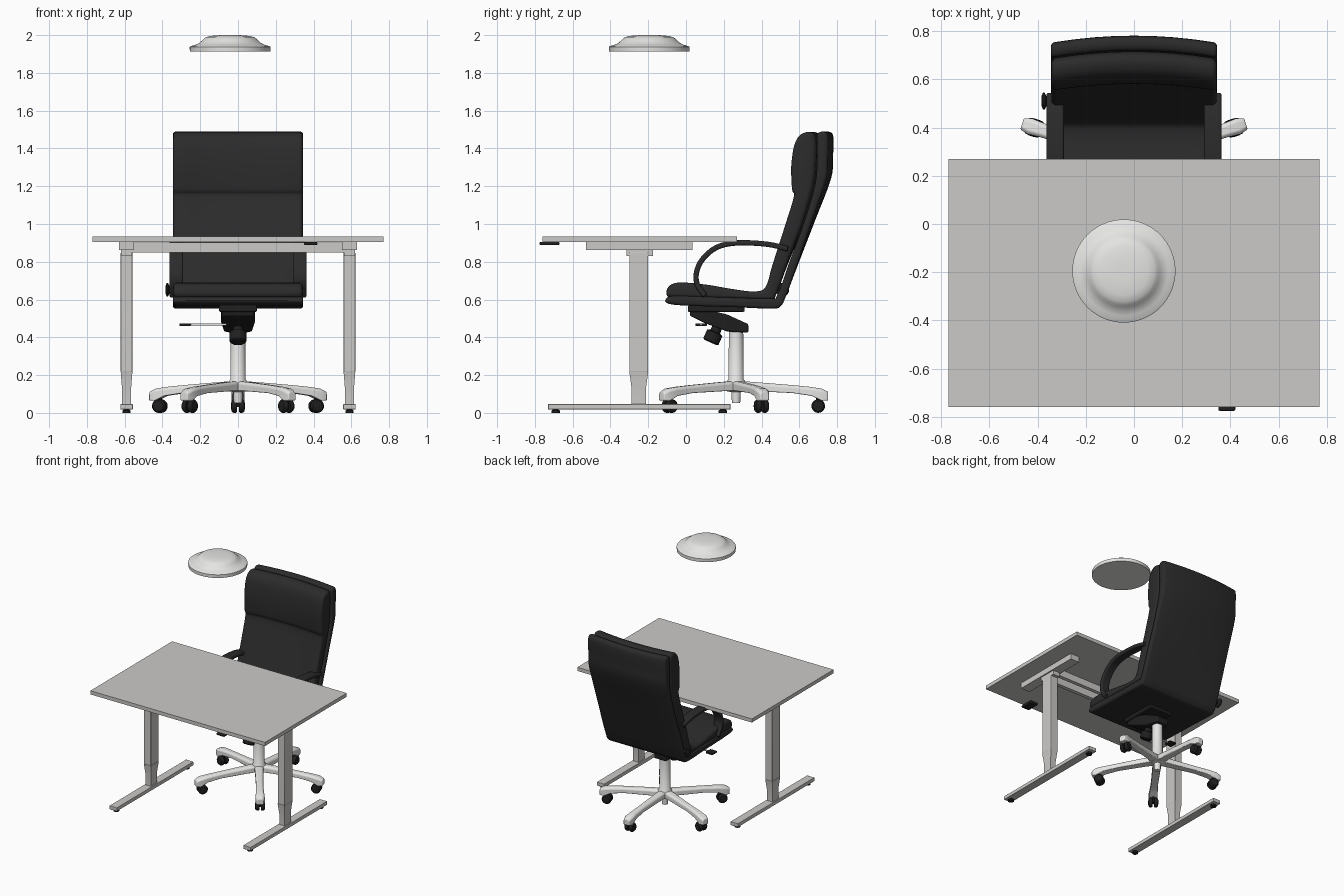
import bpy, bmesh, math
from mathutils import Vector, Matrix

if "Cube" in bpy.data.objects:
    bpy.data.objects.remove(bpy.data.objects["Cube"])


def material(name, c):
    m = bpy.data.materials.new(name)
    m.diffuse_color = (*c, 1)
    m.use_nodes = True
    m.node_tree.nodes["Principled BSDF"].inputs["Base Color"].default_value = m.diffuse_color
    return m


GREY = material("desk grey", (0.60, 0.59, 0.575))
WHITE = material("light metal", (0.78, 0.78, 0.77))
LEATHER = material("black leather", (0.024, 0.024, 0.024))
BLACK = material("black plastic", (0.014, 0.014, 0.014))


def finish(name, bm, mat, bevel=0, smooth=True):
    bmesh.ops.recalc_face_normals(bm, faces=bm.faces)
    me = bpy.data.meshes.new(name)
    bm.to_mesh(me)
    bm.free()
    ob = bpy.data.objects.new(name, me)
    bpy.context.collection.objects.link(ob)
    me.materials.append(mat)
    if bevel:
        b = ob.modifiers.new("bevel", 'BEVEL')
        b.width, b.segments, b.limit_method = bevel, 3, 'ANGLE'
    if smooth:
        bpy.ops.object.select_all(action='DESELECT')
        ob.select_set(True)
        bpy.context.view_layer.objects.active = ob
        bpy.ops.object.shade_smooth_by_angle(angle=math.radians(40))
    return ob


def box(name, lo, hi, mat, bevel=0, tilt=0):
    lo, hi = Vector(lo), Vector(hi)
    bm = bmesh.new()
    bmesh.ops.create_cube(bm, size=1, matrix=Matrix.Translation((lo + hi) / 2)
                          @ Matrix.Rotation(tilt, 4, 'X') @ Matrix.Diagonal((*(hi - lo), 1)))
    return finish(name, bm, mat, bevel, smooth=bevel > 0)


def loft(name, rings, mat, bevel=0):
    bm = bmesh.new()
    vs = [[bm.verts.new(p) for p in r] for r in rings]
    n = len(vs[0])
    for a, b in zip(vs, vs[1:]):
        for i in range(n):
            bm.faces.new((a[i], a[(i + 1) % n], b[(i + 1) % n], b[i]))
    bm.faces.new(vs[0])
    bm.faces.new(vs[-1])
    return finish(name, bm, mat, bevel)


def lathe(name, prof, base, mat, axis=(0, 0, 1), n=32):
    # prof: (radius, height along axis)
    q = Vector((0, 0, 1)).rotation_difference(Vector(axis))
    rings = [[Vector(base) + q @ Vector((r * math.cos(2 * math.pi * i / n),
              r * math.sin(2 * math.pi * i / n), h)) for i in range(n)] for r, h in prof]
    return loft(name, rings, mat)


def spline(pts, closed=True, sub=4):
    pts = [Vector(p) for p in pts]
    n, out = len(pts), []
    for i in range(n if closed else n - 1):
        g = (lambda k: pts[k % n]) if closed else (lambda k: pts[max(0, min(n - 1, k))])
        a, b, c, d = g(i - 1), g(i), g(i + 1), g(i + 2)
        for s in range(sub):
            t = s / sub
            out.append(0.5 * (2 * b + (c - a) * t + (2 * a - 5 * b + 4 * c - d) * t * t
                              + (3 * b - a - 3 * c + d) * t ** 3))
    return out if closed else out + [pts[-1]]


def slab(name, prof, x0, w, r, mat, bow=0):
    # y-z profile swept along x, with rounded rims and an optional bowed back
    n = len(prof)
    area = sum(prof[i].x * prof[(i + 1) % n].y - prof[(i + 1) % n].x * prof[i].y for i in range(n))
    sgn = 1 if area > 0 else -1
    inward = []
    for i in range(n):
        t = (prof[(i + 1) % n] - prof[i - 1]).normalized()
        inward.append(Vector((-t.y, t.x)) * sgn)
    arc = [(w - r + r * math.sin(a), r * (1 - math.cos(a)))
           for a in [math.radians(k) for k in (0, 22, 45, 67, 90)]]
    steps = [(-x, d) for x, d in reversed(arc)]
    steps += [((w - r) * k / 4, 0) for k in range(-3, 4)] + arc
    rings = []
    for x, d in steps:
        ring = []
        for p, v in zip(prof, inward):
            q = p + v * d
            k = max(0, min(1, (q.y - 0.7) / 0.6))
            ring.append((x0 + x, q.x - bow * x * x * k, q.y))
        rings.append(ring)
    return loft(name, rings, mat)


# Desk top and control switch
box("desk_top", (-0.77, -0.76, 0.906), (0.77, 0.27, 0.935), GREY)
box("height_switch", (0.35, -0.775, 0.888), (0.42, -0.67, 0.906), BLACK, 0.006)

# Desk frame
for y in (-0.30, -0.20):
    box("cross_rail", (-0.62, y - 0.015, 0.848), (0.62, y + 0.015, 0.902), GREY)
for s in (-1, 1):
    x = s * 0.59
    box("top_support", (x - 0.04, -0.53, 0.862), (x + 0.04, 0.035, 0.906), GREY)
    box("leg_bracket", (x - 0.03, -0.315, 0.83), (x + 0.03, -0.175, 0.87), GREY)
    box("leg_outer", (x - 0.031, -0.30, 0.215), (x + 0.031, -0.20, 0.85), GREY, 0.004)
    ring = lambda a, b, z: [(x - a, -0.25 - b, z), (x + a, -0.25 - b, z),
                            (x + a, -0.25 + b, z), (x - a, -0.25 + b, z)]
    loft("leg_inner", [ring(0.024, 0.038, 0.045), ring(0.024, 0.038, 0.13), ring(0.031, 0.05, 0.216)], GREY)
    box("desk_foot", (x - 0.033, -0.73, 0.018), (x + 0.033, 0.235, 0.047), GREY, 0.003)
    for y in (-0.69, 0.195):
        lathe("foot_pad", [(0.022, 0), (0.022, 0.012), (0.012, 0.02)], (x, y, 0), BLACK, n=16)

# Hanging lamp
lathe("lamp", [(0.213, 1.912), (0.214, 1.938), (0.208, 1.942), (0.185, 1.948), (0.165, 1.957),
               (0.15, 1.97), (0.14, 1.98), (0.128, 1.989), (0.10, 1.996), (0.05, 2.0), (0.01, 2.0)],
      (-0.042, -0.195, 0), WHITE, n=64)

# Chair upholstery: front cushion and rear shell
cushion = [(-0.10, 0.62), (-0.095, 0.665), (-0.04, 0.69), (0.1, 0.68), (0.25, 0.655), (0.36, 0.643),
           (0.42, 0.665), (0.46, 0.78), (0.54, 1.0), (0.59, 1.145), (0.582, 1.185), (0.583, 1.31),
           (0.60, 1.42), (0.635, 1.475), (0.69, 1.485), (0.715, 1.44), (0.712, 1.3), (0.69, 1.18),
           (0.62, 0.98), (0.54, 0.79), (0.475, 0.62), (0.44, 0.6), (0.2, 0.605), (-0.05, 0.61)]
shell = [(-0.108, 0.60), (-0.09, 0.577), (0.02, 0.567), (0.25, 0.56), (0.46, 0.552), (0.505, 0.57),
         (0.53, 0.62), (0.595, 0.79), (0.684, 1.02), (0.768, 1.24), (0.778, 1.35), (0.78, 1.46),
         (0.76, 1.488), (0.725, 1.48), (0.72, 1.44), (0.72, 1.3), (0.698, 1.18), (0.628, 0.98),
         (0.548, 0.79), (0.483, 0.625), (0.445, 0.607), (0.2, 0.612), (-0.05, 0.622)]
slab("seat_and_back_cushion", spline(cushion), 0, 0.343, 0.022, LEATHER, 0.25)
slab("seat_and_back_shell", spline(shell), 0, 0.345, 0.016, LEATHER, 0.25)

# Armrests: flat ribbons bent into a loop
path = spline([(0.54, 0.868), (0.43, 0.893), (0.27, 0.900), (0.16, 0.875), (0.085, 0.81),
               (0.055, 0.74), (0.06, 0.68), (0.10, 0.62)], closed=False)
left, right = [], []
for i, p in enumerate(path):
    t = (path[min(i + 1, len(path) - 1)] - path[max(i - 1, 0)]).normalized()
    v = Vector((-t.y, t.x)) * 0.014
    left.append(p + v)
    right.append(p - v)
for s in (-1, 1):
    slab("armrest", left + right[::-1], s * 0.327, 0.036, 0.009, LEATHER)

# Side knob on the left
lathe("side_knob", [(0.018, 0), (0.014, 0.035), (0.034, 0.045), (0.036, 0.052), (0.022, 0.058)],
      (-0.325, 0.51, 0.652), BLACK, axis=(-1, 0, 0), n=20)

# Tilt mechanism under the seat
box("seat_plate", (-0.10, 0.01, 0.535), (0.10, 0.31, 0.568), BLACK, 0.006)
loft("tilt_housing", [[(-w, y, b), (w, y, b), (w, y, t), (-w, y, t)] for w, y, b, t in
                      ((0.085, 0.02, 0.515, 0.545), (0.09, 0.10, 0.475, 0.55),
                       (0.075, 0.22, 0.43, 0.52), (0.05, 0.33, 0.425, 0.47))], BLACK, 0.008)
lathe("tension_knob", [(0.025, 0), (0.028, 0.05), (0.044, 0.055), (0.044, 0.105), (0.036, 0.112)],
      (0, 0.175, 0.475), BLACK, axis=(0, -0.4, -0.9), n=24)
lathe("lever_rod", [(0.006, 0), (0.006, 0.2)], (-0.06, 0.08, 0.468), WHITE, axis=(-1, 0, 0), n=12)
box("lever_paddle", (-0.31, 0.05, 0.459), (-0.25, 0.11, 0.474), BLACK, 0.005)

# Gas column
C = Vector((0, 0.265, 0))
lathe("gas_column", [(0.022, 0.053), (0.025, 0.11), (0.05, 0.115), (0.05, 0.165), (0.04, 0.178),
                     (0.038, 0.43)], C, WHITE)

# Five-star base with twin castors
for k in range(5):
    a = math.radians(90 + 72 * k)
    d, t, up = Vector((math.cos(a), math.sin(a), 0)), Vector((-math.sin(a), math.cos(a), 0)), Vector((0, 0, 1))
    rings = []
    for r, w, top, bot in ((0, 0.034, 0.17, 0.118), (0.1, 0.03, 0.163, 0.115), (0.3, 0.026, 0.147, 0.105),
                           (0.40, 0.03, 0.137, 0.09), (0.455, 0.034, 0.128, 0.064), (0.488, 0.024, 0.112, 0.066)):
        rings.append([C + d * r + t * u + up * z for u, z in
                      ((-w, bot), (w, bot), (w, top - 0.012), (w * 0.6, top), (-w * 0.6, top), (-w, top - 0.012))])
    loft("base_spoke", rings, WHITE, 0.005)
    hub = C + d * 0.435
    lathe("castor_stem", [(0.012, 0.03), (0.012, 0.095)], hub, BLACK, n=12)
    for s in (-1, 1):
        lathe("castor_wheel", [(0.032, 0), (0.036, 0.006), (0.036, 0.018), (0.028, 0.028), (0.012, 0.031)],
              hub + t * s * 0.006 + up * 0.036, BLACK, axis=t * s, n=20)
